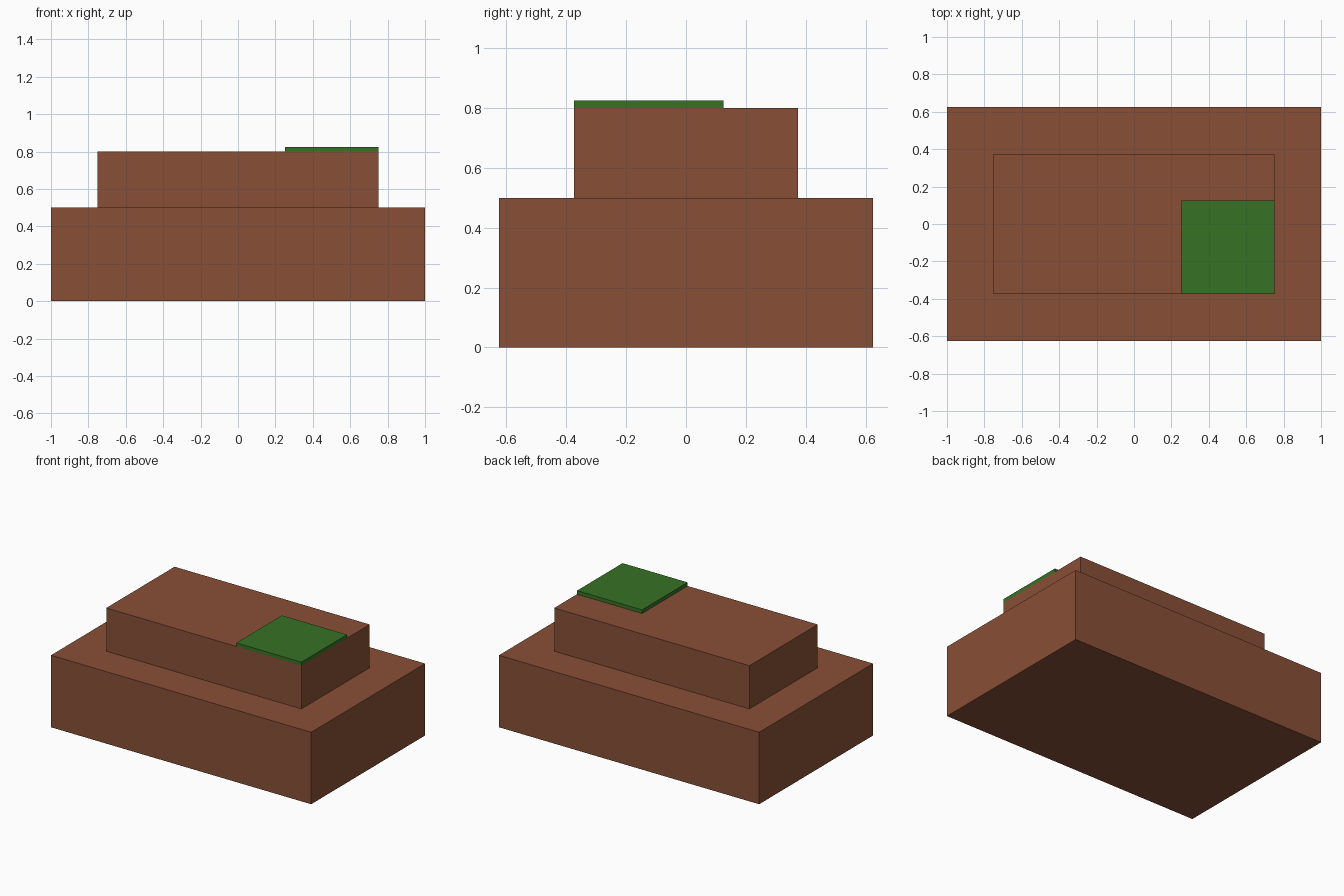
import bpy

cube = bpy.data.objects.get("Cube")
if cube:
    bpy.data.objects.remove(cube, do_unlink=True)


def make_material(name, rgb):
    mat = bpy.data.materials.new(name)
    mat.use_nodes = True
    color = (*rgb, 1.0)
    mat.diffuse_color = color
    bsdf = next(n for n in mat.node_tree.nodes if n.type == 'BSDF_PRINCIPLED')
    bsdf.inputs["Base Color"].default_value = color
    return mat


def add_box(name, low, high, mat):
    """Axis-aligned box between two opposite corners."""
    center = [(a + b) / 2 for a, b in zip(low, high)]
    size = [b - a for a, b in zip(low, high)]
    bpy.ops.mesh.primitive_cube_add(size=1, location=center)
    box = bpy.context.object
    box.name = name
    box.scale = size
    bpy.ops.object.transform_apply(location=False, rotation=False, scale=True)
    box.data.materials.append(mat)
    return box


brown = make_material("earth brown", (0.25, 0.08, 0.038))
green = make_material("grass green", (0.038, 0.17, 0.018))

# Wide lower step
add_box("lower_step", (-1.0, -0.625, 0.0), (1.0, 0.625, 0.5), brown)
# Narrower upper step
add_box("upper_step", (-0.75, -0.375, 0.5), (0.75, 0.375, 0.8), brown)
# Thin square patch on the front left corner of the upper step
add_box("grass_patch", (0.25, -0.375, 0.8), (0.75, 0.125, 0.825), green)
